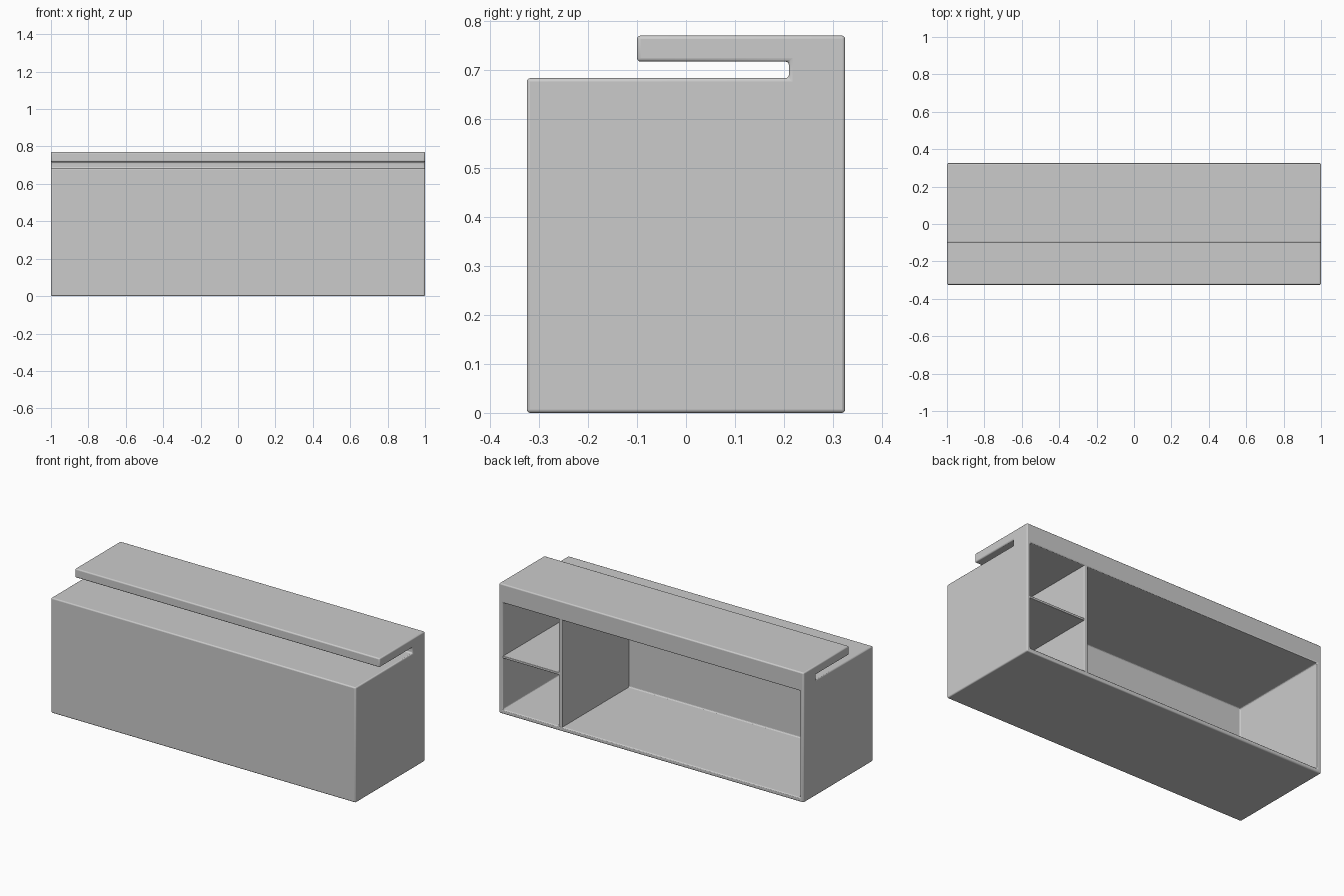
import bpy, bmesh, math
from mathutils import Vector

cube = bpy.data.objects.get("Cube")
if cube:
    bpy.data.objects.remove(cube, do_unlink=True)

# One plain grey finish
grey = bpy.data.materials.new("light grey")
grey.use_nodes = True
colour = (0.6, 0.6, 0.6, 1)
grey.diffuse_color = colour
grey.node_tree.nodes["Principled BSDF"].inputs["Base Color"].default_value = colour

WALL = 0.025
FRONT, BACK = -0.325, 0.325
BODY_TOP, TOP = 0.683, 0.77


def make_object(name, bm):
    bmesh.ops.recalc_face_normals(bm, faces=bm.faces)
    mesh = bpy.data.meshes.new(name)
    bm.to_mesh(mesh)
    bm.free()
    mesh.materials.append(grey)
    obj = bpy.data.objects.new(name, mesh)
    bpy.context.collection.objects.link(obj)
    return obj


def extrude_profile(name, points, x0, x1):
    """Extrude a closed (y, z) profile along x."""
    bm = bmesh.new()
    face = bm.faces.new([bm.verts.new((x0, y, z)) for y, z in points])
    out = bmesh.ops.extrude_face_region(bm, geom=[face])
    verts = [v for v in out["geom"] if isinstance(v, bmesh.types.BMVert)]
    bmesh.ops.translate(bm, verts=verts, vec=Vector((x1 - x0, 0, 0)))
    return make_object(name, bm)


def box(name, x0, x1, y0, y1, z0, z1):
    return extrude_profile(name, [(y0, z0), (y1, z0), (y1, z1), (y0, z1)], x0, x1)


def soften(obj, width):
    bevel = obj.modifiers.new("Soft edges", "BEVEL")
    bevel.width = width
    bevel.segments = 3
    bevel.limit_method = "ANGLE"
    bevel.angle_limit = math.radians(40)
    bpy.ops.object.select_all(action="DESELECT")
    obj.select_set(True)
    bpy.context.view_layer.objects.active = obj
    bpy.ops.object.shade_smooth_by_angle(angle=math.radians(35))


# Desk shell with the raised counter folded over the work top
shell = extrude_profile("desk_shell", [
    (FRONT, 0), (BACK, 0), (BACK, TOP), (-0.1, TOP), (-0.1, 0.717),
    (0.21, 0.717), (0.21, BODY_TOP), (FRONT, BODY_TOP)], -1, 1)

# Hollow the inside from the back
cutter = box("storage_cutter", -1 + WALL, 1 - WALL, FRONT + WALL, BACK + 0.1,
             WALL, BODY_TOP - WALL)
cutter.hide_render = True
cutter.hide_set(True)
hollow = shell.modifiers.new("Storage opening", "BOOLEAN")
hollow.operation = "DIFFERENCE"
hollow.solver = "EXACT"
hollow.object = cutter
soften(shell, 0.007)

# Divider and shelf on the left
divider = box("storage_divider", 0.585, 0.61, FRONT + WALL / 2, BACK - 0.002,
              WALL / 2, BODY_TOP - WALL / 2)
soften(divider, 0.004)
shelf = box("storage_shelf", 0.6, 1 - WALL / 2, FRONT + WALL / 2, BACK - 0.004,
            0.328, 0.342)
soften(shelf, 0.003)

# Bake the hollow so the cutter can go
bpy.context.view_layer.objects.active = shell
bpy.ops.object.modifier_apply(modifier=hollow.name)
bpy.data.objects.remove(cutter, do_unlink=True)
